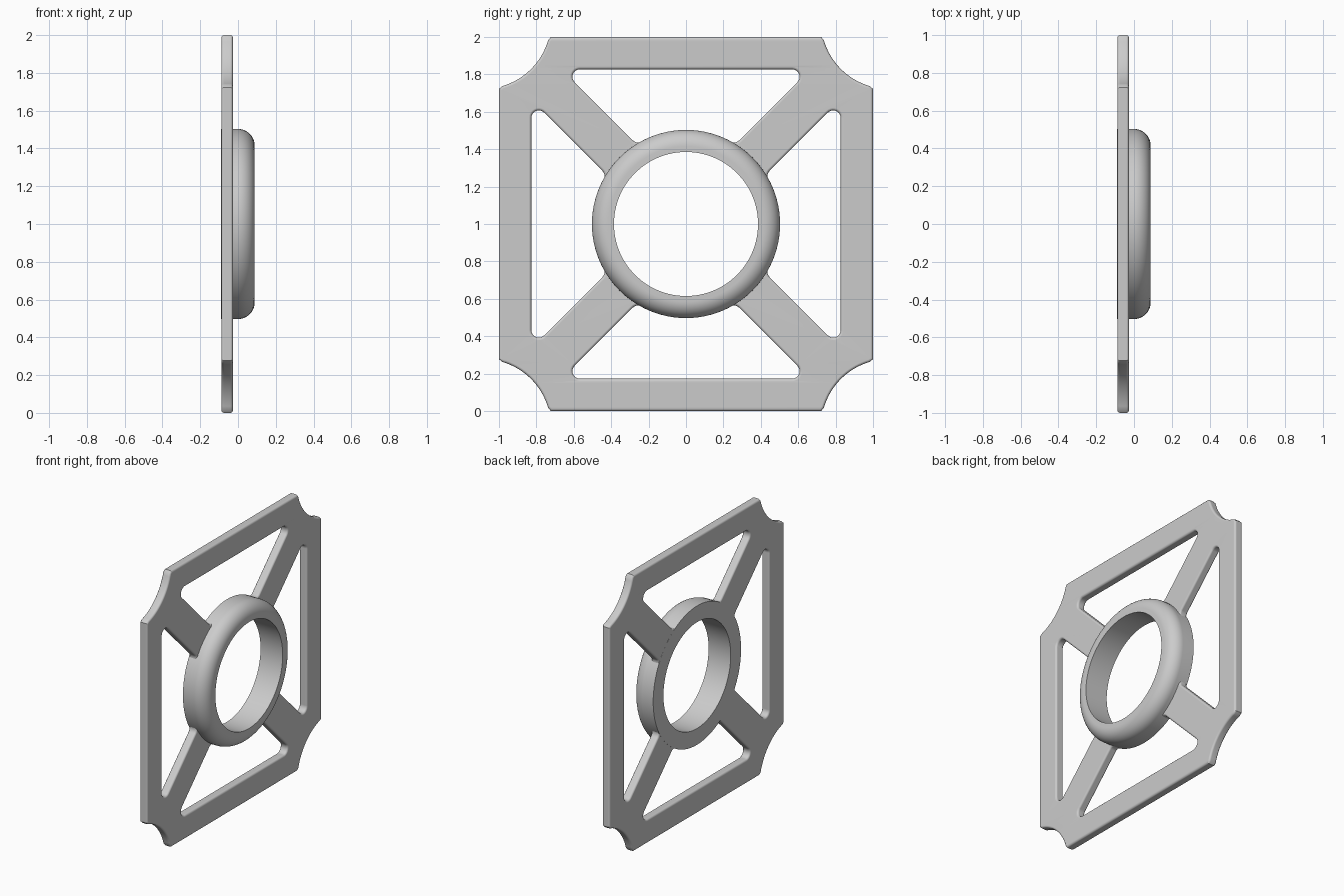
import bpy, bmesh
from math import sin, cos, pi, radians, sqrt, atan2

cube = bpy.data.objects.get("Cube")
if cube:
    bpy.data.objects.remove(cube, do_unlink=True)

BACK, FRONT, MID = -0.0885, 0.0885, -0.0265   # depths along x
RING_OUT, RING_IN = 0.503, 0.385              # ring radii
ROUND = 0.088                                 # rounding of the ring
BEVEL = 0.014                                 # rounding of the plate edges

grey = bpy.data.materials.new("light_grey")
grey.use_nodes = True
grey.diffuse_color = (0.6, 0.6, 0.6, 1)
grey.node_tree.nodes["Principled BSDF"].inputs["Base Color"].default_value = (0.6, 0.6, 0.6, 1)


def arc(cx, cy, r, a0, a1, n):
    return [(cx + r * cos(a0 + (a1 - a0) * i / n),
             cy + r * sin(a0 + (a1 - a0) * i / n)) for i in range(n + 1)]


def turned(points, quarter):
    c, s = round(cos(quarter * pi / 2)), round(sin(quarter * pi / 2))
    return [(c * x - s * y, s * x + c * y) for x, y in points]


def finish(obj):
    """Weld, fix normals, colour and smooth a part."""
    bm = bmesh.new()
    bm.from_mesh(obj.data)
    bmesh.ops.remove_doubles(bm, verts=bm.verts, dist=0.0001)
    bmesh.ops.recalc_face_normals(bm, faces=bm.faces)
    bm.to_mesh(obj.data)
    bm.free()
    obj.data.materials.clear()
    obj.data.materials.append(grey)
    bpy.ops.object.select_all(action='DESELECT')
    obj.select_set(True)
    bpy.context.view_layer.objects.active = obj
    bpy.ops.object.shade_smooth_by_angle(angle=radians(32))
    weighted = obj.modifiers.new("flat_faces", 'WEIGHTED_NORMAL')
    weighted.weight = 100
    weighted.keep_sharp = True


def corner_scoop():
    """Concave bite out of one corner, with slightly blunted tips."""
    c, r, tip = 1.083, 0.36, 0.722
    spread = radians(29)
    bite = arc(c, c, r, pi * 1.25 + spread, pi * 1.25 - spread, 18)
    return [(1, tip)] + bite + [(tip, 1)]


def window():
    """Rounded opening between two spokes and the central ring."""
    top, gap, r, inside = 0.827, 0.163, 0.04, 0.5
    # fillet between the rim and the spoke
    outer = arc(top - gap - r * (1 + sqrt(2)), top - r, r, pi / 2, -pi / 4, 10)
    # fillet between the spoke and the ring
    d = gap + r * sqrt(2)
    cx = (-d + sqrt(2 * (inside + r) ** 2 - d * d)) / 2
    cy = cx + d
    a = atan2(cy, cx)
    inner = arc(cx, cy, r, -pi / 4, a - pi, 7)
    half = outer + inner + arc(0, 0, inside, a, pi / 2, 8)[1:]
    return half + [(-x, y) for x, y in half[-2::-1]]


# Plate: filled outline with rounded edges, four windows and a centre hole
outline = [p for q in range(4) for p in turned(corner_scoop(), q)]
loops = [outline] + [turned(window(), q) for q in range(4)]
loops.append(arc(0, 0, 0.43, 0, 2 * pi, 96)[:-1])

curve = bpy.data.curves.new("frame_plate", 'CURVE')
curve.dimensions = '2D'
curve.fill_mode = 'BOTH'
curve.extrude = (MID - BACK) / 2 - BEVEL
curve.bevel_depth = BEVEL
curve.bevel_resolution = 2
curve.offset = -BEVEL
for loop in loops:
    spline = curve.splines.new('POLY')
    spline.points.add(len(loop) - 1)
    for point, (x, y) in zip(spline.points, loop):
        point.co = (x, y, 0, 1)
    spline.use_cyclic_u = True
plate = bpy.data.objects.new("frame_plate", curve)
bpy.context.collection.objects.link(plate)
plate.rotation_euler = (pi / 2, 0, pi / 2)
plate.location = ((BACK + MID) / 2, 0, 1)
bpy.ops.object.select_all(action='DESELECT')
plate.select_set(True)
bpy.context.view_layer.objects.active = plate
bpy.ops.object.convert(target='MESH')
finish(bpy.context.view_layer.objects.active)

# Ring: lathed profile through the plate, rounded on its outer front edge
profile = [(BACK - 0.0005, RING_IN), (BACK - 0.0005, RING_OUT)]
profile += [(x, y) for y, x in arc(RING_OUT - ROUND, FRONT - ROUND, ROUND, 0, pi / 2, 10)]
profile.append((FRONT, RING_IN))
bm = bmesh.new()
verts = [bm.verts.new((x, 0, r)) for x, r in profile]
edges = [bm.edges.new((verts[i - 1], verts[i])) for i in range(len(verts))]
bmesh.ops.spin(bm, geom=verts + edges, cent=(0, 0, 0), axis=(1, 0, 0),
               angle=2 * pi, steps=96, use_merge=True)
mesh = bpy.data.meshes.new("center_ring")
bm.to_mesh(mesh)
bm.free()
ring = bpy.data.objects.new("center_ring", mesh)
ring.location = (0, 0, 1)
bpy.context.collection.objects.link(ring)
finish(ring)
